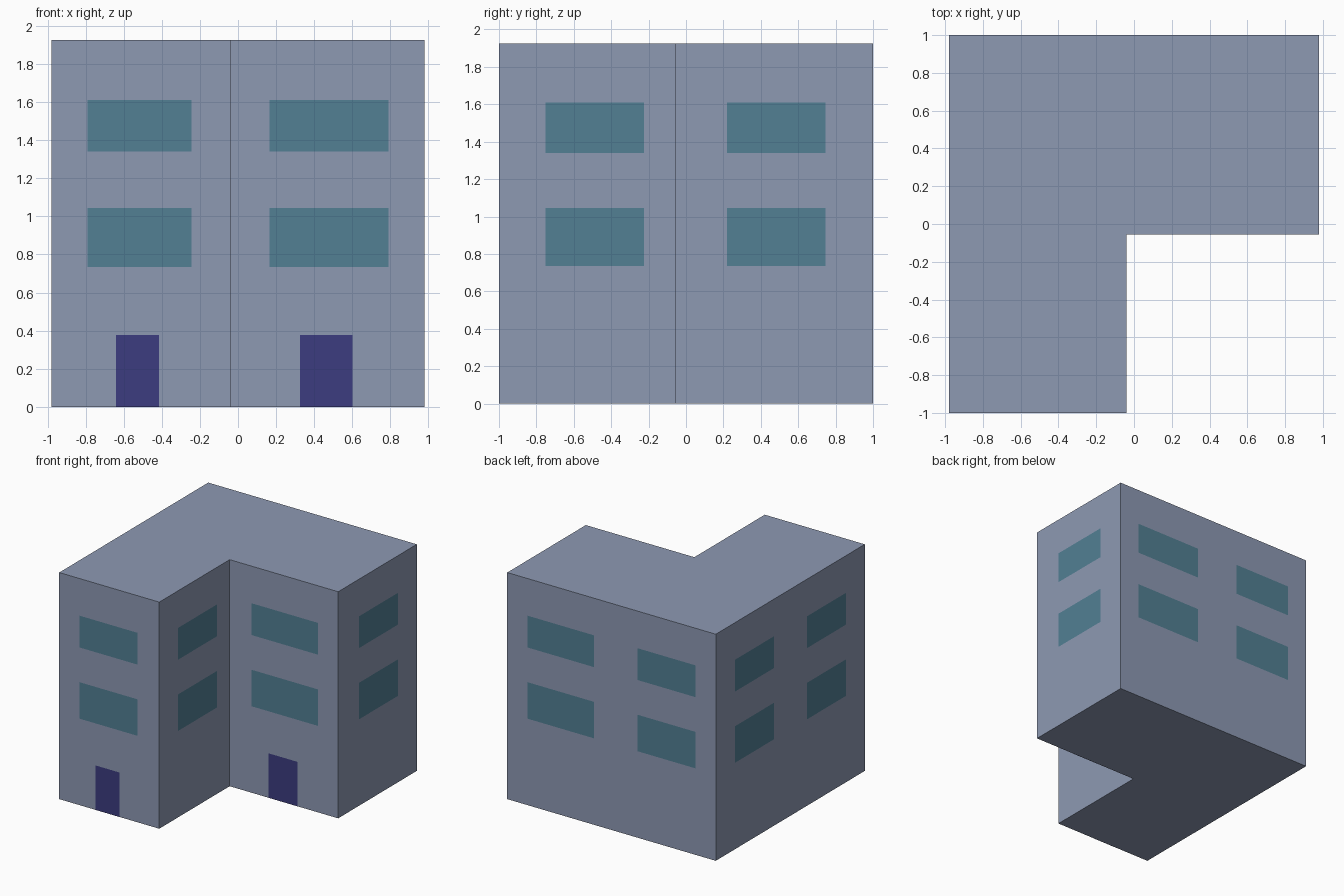
import bpy
import bmesh

if "Cube" in bpy.data.objects:
    bpy.data.objects.remove(bpy.data.objects["Cube"])

X0, X1, Y0, Y1 = -0.98, 0.98, -1.0, 1.0
XI, YI, H = -0.04, -0.055, 1.925      # inner corner and height
GAP = 0.001                           # keeps panes just clear of the wall


def material(name, rgb):
    m = bpy.data.materials.new(name)
    m.diffuse_color = (*rgb, 1)
    m.use_nodes = True
    m.node_tree.nodes["Principled BSDF"].inputs["Base Color"].default_value = m.diffuse_color
    return m


def add_object(name, bm, mat):
    me = bpy.data.meshes.new(name)
    bm.to_mesh(me)
    bm.free()
    me.materials.append(mat)
    bpy.context.collection.objects.link(bpy.data.objects.new(name, me))


def pane(name, axis, pos, out, span, heights, mat):
    """Flat rectangle on the wall axis=pos, facing the direction out."""
    p = pos + out * GAP
    (a, b), (lo, hi) = span, heights
    corners = [(a, lo), (b, lo), (b, hi), (a, hi)]
    if (axis == "y") == (out > 0):
        corners.reverse()
    bm = bmesh.new()
    bm.faces.new([bm.verts.new((p, s, z) if axis == "x" else (s, p, z))
                  for s, z in corners])
    add_object(name, bm, mat)


wall = material("wall", (0.27, 0.32, 0.45))
glass = material("glass", (0.085, 0.215, 0.295))
paint = material("door_paint", (0.045, 0.045, 0.215))

# L-shaped block, extruded from its plan
bm = bmesh.new()
plan = [(X0, Y0), (XI, Y0), (XI, YI), (X1, YI), (X1, Y1), (X0, Y1)]
base = bm.faces.new([bm.verts.new((x, y, 0)) for x, y in plan])
ext = bmesh.ops.extrude_face_region(bm, geom=[base], use_keep_orig=True)
top = [v for v in ext["geom"] if isinstance(v, bmesh.types.BMVert)]
bmesh.ops.translate(bm, verts=top, vec=(0, 0, H))
bmesh.ops.recalc_face_normals(bm, faces=bm.faces)
add_object("building_walls", bm, wall)

# Windows: two floors on every wall
left, right = (-0.79, -0.245), (0.165, 0.79)
near, far = (-0.75, -0.225), (0.22, 0.745)
walls = [
    ("front_left", "y", Y0, -1, [left]),
    ("front_right", "y", YI, -1, [right]),
    ("back", "y", Y1, 1, [left, right]),
    ("inner_side", "x", XI, 1, [near]),
    ("right_side", "x", X1, 1, [far]),
    ("left_side", "x", X0, -1, [near, far]),
]
floors = {"lower": (0.735, 1.045), "upper": (1.34, 1.61)}
for name, axis, pos, out, spans in walls:
    for i, span in enumerate(spans):
        for floor, heights in floors.items():
            pane(f"{name}_{floor}_window_{i + 1}", axis, pos, out, span, heights, glass)

# Doors on both front walls
pane("left_door", "y", Y0, -1, (-0.64, -0.415), (0, 0.378), paint)
pane("right_door", "y", YI, -1, (0.325, 0.60), (0, 0.378), paint)
